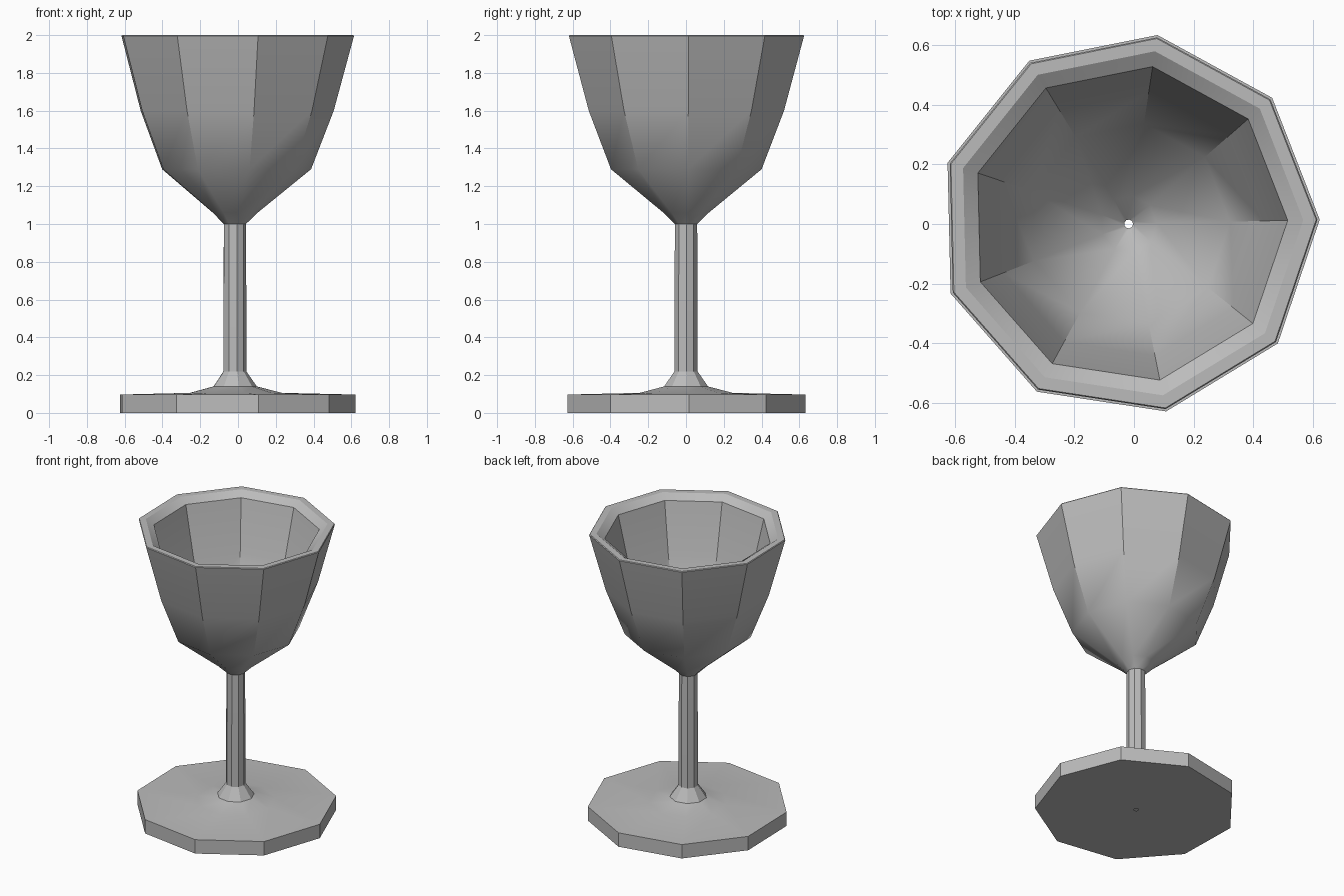
import bpy, bmesh, math

SIDES = 9
CENTRE_X = -0.018
TURN = 0.023

cube = bpy.data.objects.get("Cube")
if cube:
    bpy.data.objects.remove(cube, do_unlink=True)

grey = bpy.data.materials.new("plain grey")
grey.use_nodes = True
colour = (0.5, 0.5, 0.5, 1)
grey.diffuse_color = colour
grey.node_tree.nodes["Principled BSDF"].inputs["Base Color"].default_value = colour


def lathe(name, profile):
    """Turn a (radius, height) profile into a faceted surface."""
    bm = bmesh.new()
    rings = []
    for r, z in profile:
        ring = []
        for i in range(SIDES):
            a = TURN + math.tau * i / SIDES
            ring.append(bm.verts.new((CENTRE_X + r * math.cos(a), r * math.sin(a), z)))
        rings.append(ring)
    for low, high in zip(rings, rings[1:]):
        for i in range(SIDES):
            j = (i + 1) % SIDES
            bm.faces.new((low[i], low[j], high[j], high[i]))
    mesh = bpy.data.meshes.new(name)
    bm.to_mesh(mesh)
    bm.free()
    mesh.materials.append(grey)
    obj = bpy.data.objects.new(name, mesh)
    bpy.context.collection.objects.link(obj)
    bpy.ops.object.select_all(action="DESELECT")
    obj.select_set(True)
    bpy.context.view_layer.objects.active = obj
    bpy.ops.object.shade_smooth_by_angle(angle=math.radians(30))
    return obj


# Underside with its small centre hole, foot, stem, bowl, rim and bowl lining
foot = [(0.015, 0), (0.64, 0), (0.64, 0.097), (0.25, 0.106), (0.118, 0.14), (0.062, 0.22)]
stem = [(0.062, 0.62), (0.06, 1.0)]
bowl = [(0.122, 1.06), (0.405, 1.29), (0.525, 1.6), (0.632, 1.995)]
rim = [(0.628, 2.0), (0.585, 2.0), (0.533, 1.965)]
lining = [(0.45, 1.62), (0.34, 1.33), (0.095, 1.11), (0.015, 1.04)]
lathe("goblet", foot + stem + bowl + rim + lining)
